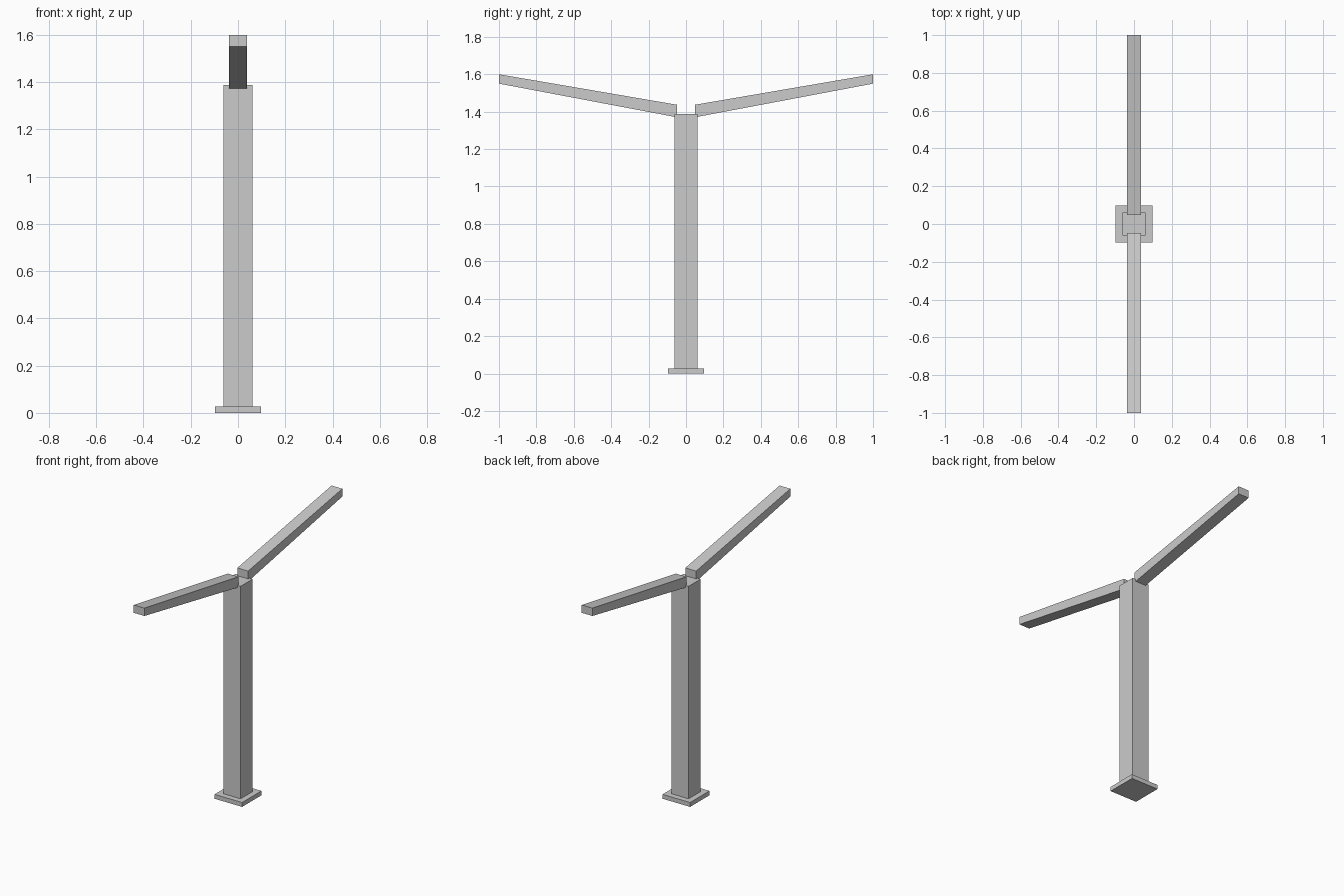
import bpy
import bmesh

cube = bpy.data.objects.get("Cube")
if cube:
    bpy.data.objects.remove(cube, do_unlink=True)

# Single grey metal finish
grey = bpy.data.materials.new("light_grey_metal")
grey.use_nodes = True
grey.diffuse_color = (0.6, 0.6, 0.6, 1)
grey.node_tree.nodes["Principled BSDF"].inputs["Base Color"].default_value = (0.6, 0.6, 0.6, 1)


def extruded_part(name, profile, half_width):
    """Extrude a (y, z) side profile across x, centred on x = 0."""
    bm = bmesh.new()
    face = bm.faces.new([bm.verts.new((-half_width, y, z)) for y, z in profile])
    result = bmesh.ops.extrude_face_region(bm, geom=[face])
    moved = [v for v in result["geom"] if isinstance(v, bmesh.types.BMVert)]
    bmesh.ops.translate(bm, verts=moved, vec=(2 * half_width, 0, 0))
    bmesh.ops.recalc_face_normals(bm, faces=bm.faces)
    mesh = bpy.data.meshes.new(name)
    bm.to_mesh(mesh)
    bm.free()
    mesh.materials.append(grey)
    obj = bpy.data.objects.new(name, mesh)
    bpy.context.collection.objects.link(obj)
    return obj


def square_block(name, half, bottom, top):
    return extruded_part(
        name, [(-half, bottom), (half, bottom), (half, top), (-half, top)], half)


# Base plate and upright column
square_block("base_plate", 0.0975, 0, 0.028)
square_block("column", 0.061, 0.028, 1.387)

# Two rising arms with upright end cuts, slimmer toward the tip
arm_profile = [(0.048, 1.37), (1, 1.55), (1, 1.6), (0.048, 1.437)]
for name, side in (("front_arm", -1), ("back_arm", 1)):
    extruded_part(name, [(side * y, z) for y, z in arm_profile], 0.038)
